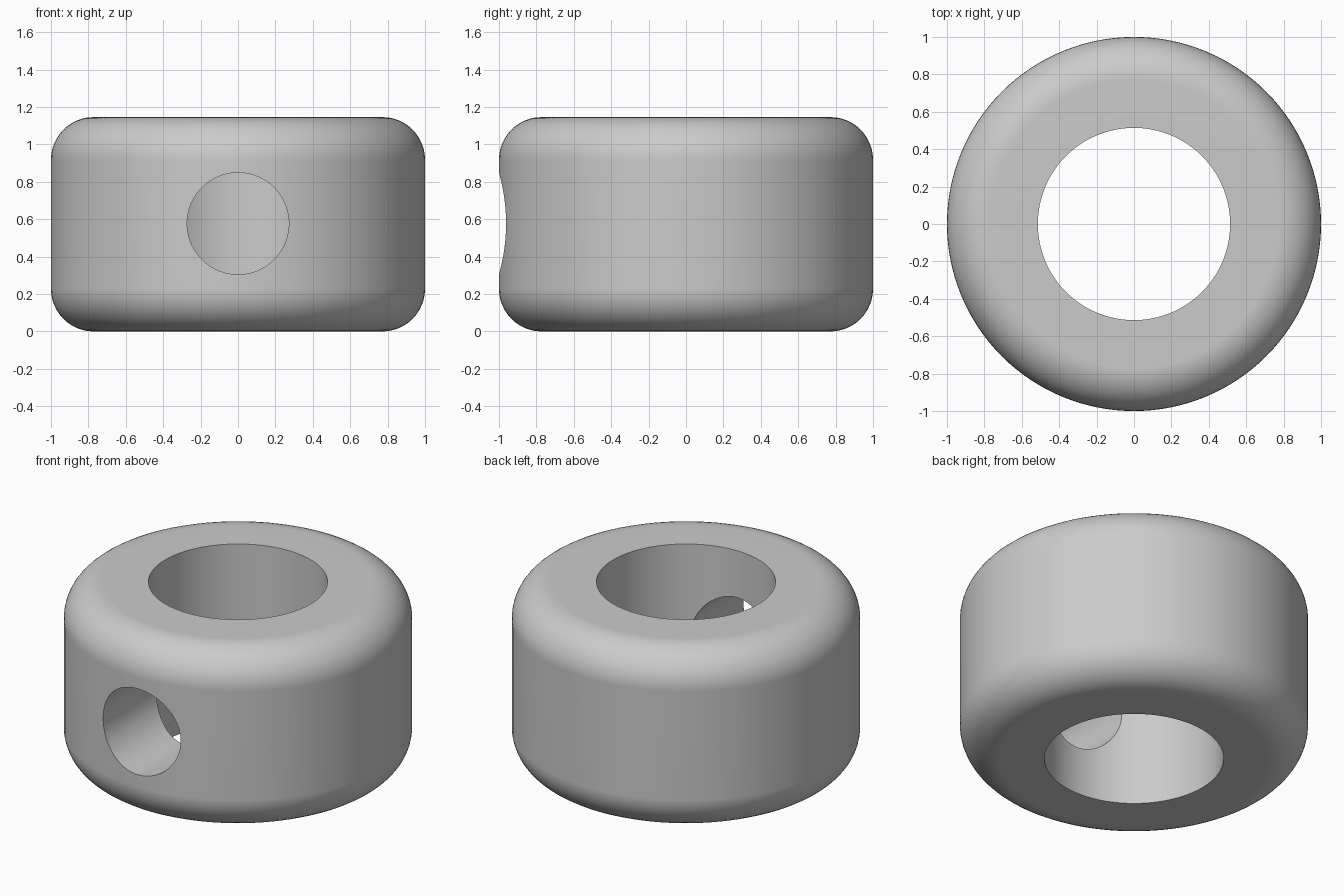
import bpy, bmesh, math
from mathutils import Matrix, Vector

cube = bpy.data.objects.get("Cube")
if cube:
    bpy.data.objects.remove(cube, do_unlink=True)

OUTER, BORE, HEIGHT, FILLET = 1.0, 0.514, 1.146, 0.228
HOLE = 0.272
SEGMENTS, ARC_STEPS = 128, 12

grey = bpy.data.materials.new("plain_grey")
grey.use_nodes = True
colour = (0.6, 0.6, 0.6, 1)
grey.diffuse_color = colour
grey.node_tree.nodes["Principled BSDF"].inputs["Base Color"].default_value = colour


def make_object(name, bm):
    mesh = bpy.data.meshes.new(name)
    bmesh.ops.recalc_face_normals(bm, faces=bm.faces)
    bm.to_mesh(mesh)
    bm.free()
    mesh.materials.append(grey)
    obj = bpy.data.objects.new(name, mesh)
    bpy.context.collection.objects.link(obj)
    return obj


def corner(z, start):
    """Quarter-round points of the outer edge, in the xz plane."""
    angles = [start + math.pi / 2 * i / ARC_STEPS for i in range(ARC_STEPS + 1)]
    return [Vector((OUTER - FILLET + FILLET * math.cos(a), 0, z + FILLET * math.sin(a)))
            for a in angles]


# Collar: rounded section revolved around z
profile = [Vector((BORE, 0, 0))]
profile += corner(FILLET, -math.pi / 2) + corner(HEIGHT - FILLET, 0)
profile += [Vector((BORE, 0, HEIGHT))]
bm = bmesh.new()
verts = [bm.verts.new(p) for p in profile]
edges = [bm.edges.new((v, verts[(i + 1) % len(verts)])) for i, v in enumerate(verts)]
bmesh.ops.spin(bm, geom=verts + edges, cent=(0, 0, 0), axis=(0, 0, 1),
               angle=math.tau, steps=SEGMENTS, use_merge=True)
bmesh.ops.remove_doubles(bm, verts=bm.verts, dist=1e-5)
collar = make_object("collar", bm)

# Radial screw hole, through the front wall only
bm = bmesh.new()
place = Matrix.Translation((0, -0.6, HEIGHT / 2 + 0.004)) @ Matrix.Rotation(math.pi / 2, 4, "X")
bmesh.ops.create_cone(bm, cap_ends=True, segments=96, radius1=HOLE, radius2=HOLE,
                      depth=1.2, matrix=place)
cutter = make_object("hole_cutter", bm)
cutter.hide_render = True

cut = collar.modifiers.new("screw_hole", "BOOLEAN")
cut.operation = "DIFFERENCE"
cut.solver = "EXACT"
cut.object = cutter

bpy.ops.object.select_all(action="DESELECT")
collar.select_set(True)
bpy.context.view_layer.objects.active = collar
bpy.ops.object.modifier_apply(modifier=cut.name)
bpy.data.objects.remove(cutter, do_unlink=True)

# Smooth curved walls, crisp bore and hole rims
bpy.ops.object.shade_smooth_by_angle(angle=math.radians(30))
weighted = collar.modifiers.new("weighted_normals", "WEIGHTED_NORMAL")
weighted.keep_sharp = True
